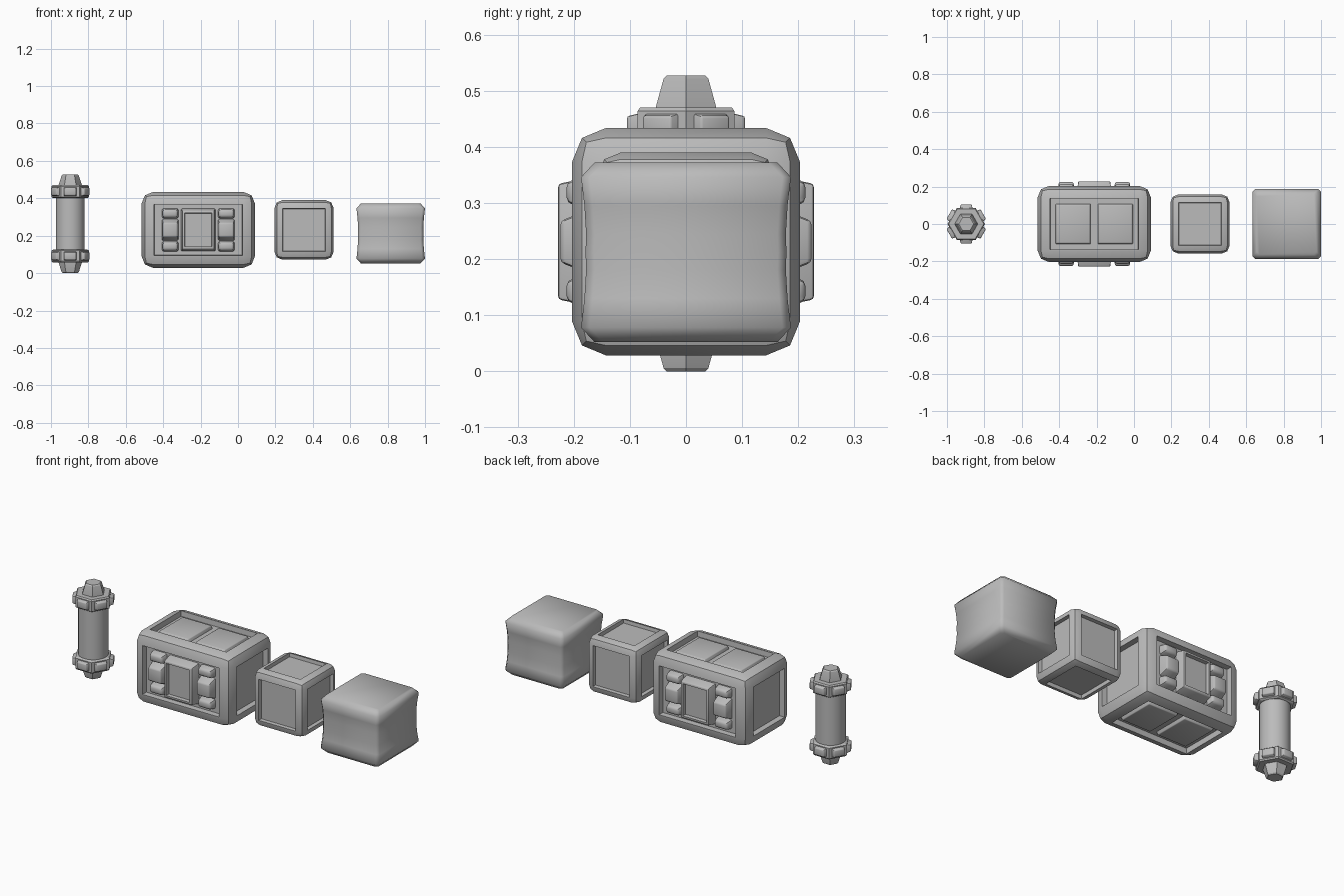
import bpy, bmesh, math
from mathutils import Matrix, Vector

if "Cube" in bpy.data.objects:
    bpy.data.objects.remove(bpy.data.objects["Cube"], do_unlink=True)

grey = bpy.data.materials.new("plain_grey")
grey.use_nodes = True
grey.diffuse_color = (0.5, 0.5, 0.5, 1)
grey.node_tree.nodes["Principled BSDF"].inputs["Base Color"].default_value = (0.5, 0.5, 0.5, 1)


def finish(name, bm, angle=40):
    bmesh.ops.recalc_face_normals(bm, faces=bm.faces[:])
    mesh = bpy.data.meshes.new(name)
    bm.to_mesh(mesh)
    bm.free()
    mesh.materials.append(grey)
    ob = bpy.data.objects.new(name, mesh)
    bpy.context.collection.objects.link(ob)
    bpy.ops.object.select_all(action="DESELECT")
    ob.select_set(True)
    bpy.context.view_layer.objects.active = ob
    bpy.ops.object.shade_smooth_by_angle(angle=math.radians(angle))
    return ob


def loft(name, rings, angle=40):
    """Skin a stack of closed rings and cap both ends."""
    bm = bmesh.new()
    loops = [[bm.verts.new(p) for p in ring] for ring in rings]
    n = len(loops[0])
    for a, b in zip(loops, loops[1:]):
        for i in range(n):
            j = (i + 1) % n
            bm.faces.new((a[i], a[j], b[j], b[i]))
    bm.faces.new(loops[0])
    bm.faces.new(loops[-1])
    return finish(name, bm, angle)


def turned(name, profile, sides, x, angle=40):
    """Prism or cylinder from (radius, height) pairs."""
    turn = 2 * math.pi / sides
    return loft(name, [[(x + r * math.cos(i * turn), r * math.sin(i * turn), z)
                        for i in range(sides)] for r, z in profile], angle)


def crate(name, centre, size, bevel, rim, depth):
    """Rounded box with a sunken panel in each of its six faces."""
    bm = bmesh.new()
    bmesh.ops.create_cube(bm, size=1, matrix=Matrix.Translation(centre) @ Matrix.Diagonal((*size, 1)))
    bmesh.ops.bevel(bm, geom=bm.edges[:], offset=bevel, segments=2, profile=0.5, affect="EDGES")
    bm.normal_update()
    panels = sorted(bm.faces, key=lambda f: -f.calc_area())[:6]
    bmesh.ops.inset_individual(bm, faces=panels, thickness=rim, depth=0)
    bmesh.ops.inset_individual(bm, faces=panels, thickness=0.003, depth=-depth)
    return finish(name, bm)


def plate(name, matrix, size, taper=0.01, bevel=0.005, sunk=None):
    """Tapered block rising along local z; sunk = (rim, depth) of its face."""
    w, d, h = size
    bm = bmesh.new()
    bmesh.ops.create_cube(bm, size=1, matrix=Matrix.Translation((0, 0, h / 2)) @ Matrix.Diagonal((w, d, h, 1)))
    for v in bm.verts:
        if v.co.z > h / 2:
            v.co.x -= math.copysign(min(taper, 0.006), v.co.x)
            v.co.y -= math.copysign(taper, v.co.y)
    bmesh.ops.bevel(bm, geom=[e for e in bm.edges if max(v.co.z for v in e.verts) > h / 2],
                    offset=bevel, segments=2, profile=0.5, affect="EDGES")
    if sunk:
        bm.normal_update()
        top = [max((f for f in bm.faces if f.normal.z > 0.9), key=lambda f: f.calc_area())]
        bmesh.ops.inset_individual(bm, faces=top, thickness=sunk[0], depth=0)
        bmesh.ops.inset_individual(bm, faces=top, thickness=0.003, depth=-sunk[1])
    bm.transform(matrix)
    return finish(name, bm)


def facing(position, normal, up):
    """Matrix placing local z along normal and local y along up."""
    n, u = Vector(normal).normalized(), Vector(up)
    m = Matrix((u.cross(n), u, n)).transposed().to_4x4()
    return Matrix.Translation(position) @ m


# Canister: cylinder, hexagonal collars with lugs, tapered end knobs
CX, CZ = -0.897, 0.2635
turned("canister_body", [(0.077, CZ - 0.16), (0.077, CZ + 0.16)], 24, CX)
for s, end in ((1, "top"), (-1, "bottom")):
    def at(profile):
        return [(r, CZ + s * h) for r, h in profile]
    turned(end + "_collar", at([(0.09, 0.137), (0.1, 0.143), (0.1, 0.2), (0.094, 0.207)]), 6, CX, 25)
    turned(end + "_knob", at([(0.062, 0.2), (0.062, 0.208), (0.046, 0.258), (0.04, 0.2635)]), 6, CX, 25)
    for k in range(6):
        a = math.radians(30 + 60 * k)
        n = Vector((math.cos(a), math.sin(a), 0))
        plate(f"{end}_collar_lug_{k + 1}",
              facing(Vector((CX, 0, CZ + s * 0.172)) + n * 0.08, n, (0, 0, 1)),
              (0.07, 0.05, 0.025), taper=0.006, bevel=0.004)

# Large crate with sunken panels
BX, BZ = -0.2125, 0.231
crate("large_crate", (BX, 0, BZ), (0.605, 0.406, 0.405), 0.06, 0.008, 0.03)

# Paired lids on the top and bottom panels
for s, side in ((1, "top"), (-1, "bottom")):
    for k in (-1, 1):
        plate(f"{side}_lid_{'left' if k > 0 else 'right'}",
              facing((BX + k * 0.113, 0, BZ + s * 0.165), (0, 0, s), (0, 1, 0)),
              (0.19, 0.22, 0.026), taper=0.008, bevel=0.004)

# Latch frame and ribbed grips on the front and back panels
for s, side in ((-1, "front"), (1, "back")):
    def on_panel(dx, dz):
        return facing((BX + dx, s * 0.168, BZ + dz), (0, s, 0), (0, 0, 1))
    plate(side + "_latch_frame", on_panel(0, 0), (0.184, 0.23, 0.06),
          taper=0.012, bevel=0.006, sunk=(0.01, 0.02))
    for k in (-1, 1):
        label = f"{side}_grip_{'left' if k > 0 else 'right'}"
        plate(label + "_middle", on_panel(k * 0.15, 0), (0.09, 0.118, 0.056), taper=0.022, bevel=0.008)
        for j, row in ((1, "upper"), (-1, "lower")):
            plate(f"{label}_{row}", on_panel(k * 0.15, j * 0.088), (0.09, 0.057, 0.045),
                  taper=0.008, bevel=0.012)

# Small crate
crate("small_crate", (0.353, 0, 0.231), (0.316, 0.316, 0.318), 0.042, 0.003, 0.02)

# Soft block: chamfered square rings pinched at the waist
def square_ring(half, z, c=0.015):
    pts = []
    for sx, sy in ((1, 1), (-1, 1), (-1, -1), (1, -1)):
        pair = [(sx * half, sy * (half - c)), (sx * (half - c), sy * half)]
        pts += pair if sx == sy else pair[::-1]
    return [(0.8165 + px * 0.98, py, z) for px, py in pts]


loft("soft_block", [square_ring(h, z) for h, z in (
    (0.163, 0.052), (0.187, 0.078), (0.181, 0.13), (0.178, 0.18), (0.179, 0.212), (0.178, 0.245),
    (0.181, 0.295), (0.187, 0.346), (0.163, 0.372))], 180)
